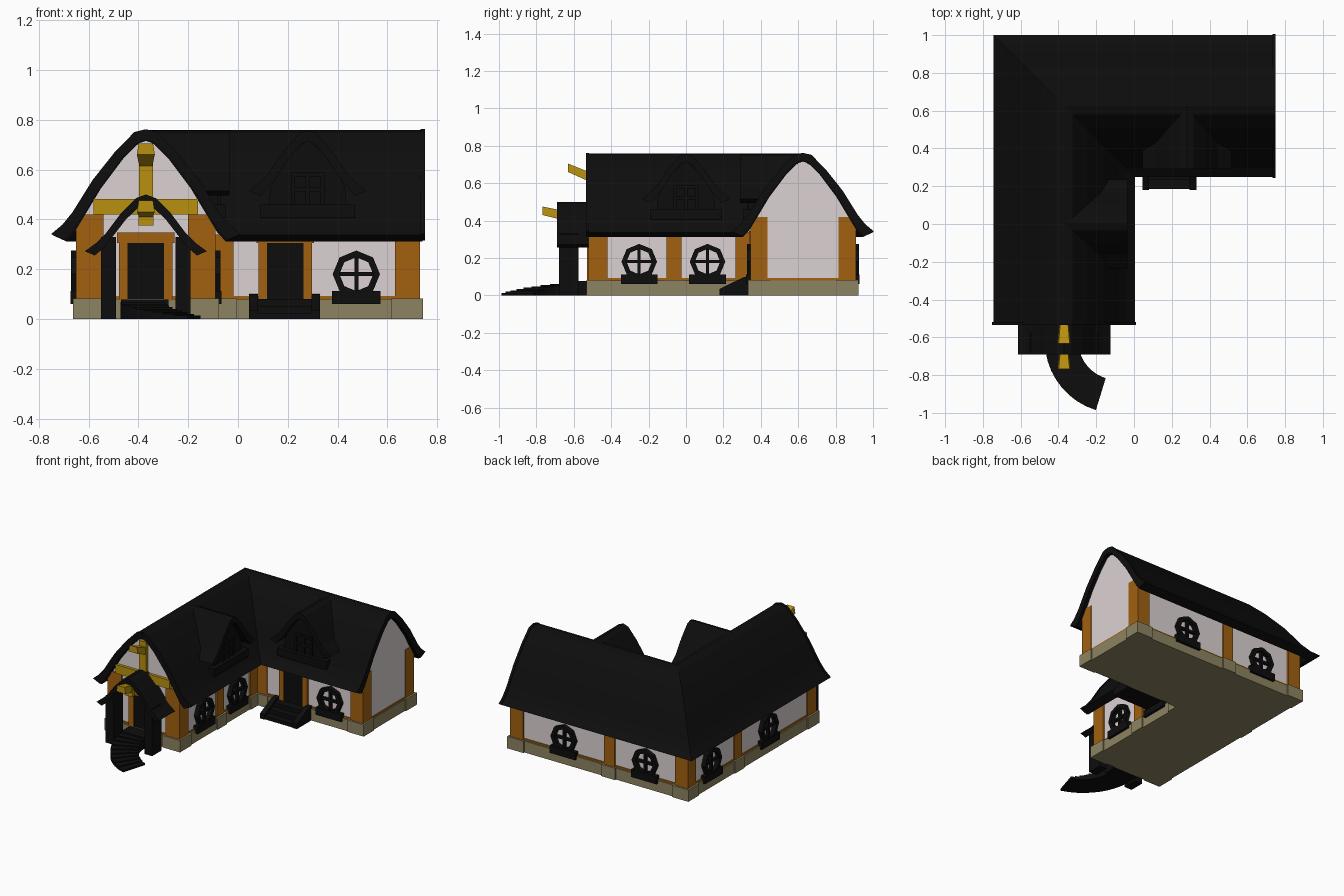
import bpy, bmesh, math
from mathutils import Matrix, Vector

if "Cube" in bpy.data.objects:
    bpy.data.objects.remove(bpy.data.objects["Cube"])

def material(name, c):
    m = bpy.data.materials.new(name)
    m.diffuse_color = (*c, 1)
    m.use_nodes = True
    m.node_tree.nodes["Principled BSDF"].inputs["Base Color"].default_value = m.diffuse_color
    return m

BLACK = material("dark", (.004, .004, .004))
WOOD = material("wood", (.36, .12, .005))
GOLD = material("light_wood", (.48, .28, .005))
STONE = material("stone", (.27, .23, .12))
PLASTER = material("plaster", (.72, .65, .65))

def make(name, verts, faces, mat, M=None):
    bm = bmesh.new()
    vs = [bm.verts.new(v) for v in verts]
    for f in faces:
        bm.faces.new([vs[i] for i in f])
    bmesh.ops.recalc_face_normals(bm, faces=bm.faces)
    me = bpy.data.meshes.new(name)
    bm.to_mesh(me)
    bm.free()
    me.materials.append(mat)
    ob = bpy.data.objects.new(name, me)
    if M:
        ob.matrix_world = M
    bpy.context.collection.objects.link(ob)
    return ob

def sweep(name, prof, frames, mat, M=None):
    """Sweep a closed (s, z) profile through (origin, direction) frames."""
    n, verts, faces = len(prof), [], []
    for (ox, oy), (dx, dy) in frames:
        verts += [(ox + s * dx, oy + s * dy, z) for s, z in prof]
    for k in range(len(frames) - 1):
        for i in range(n):
            j = (i + 1) % n
            faces.append((k*n + i, k*n + j, k*n + n + j, k*n + n + i))
    last = (len(frames) - 1) * n
    faces += [tuple(range(n)), tuple(range(last, last + n))]
    return make(name, verts, faces, mat, M)

def box(name, x, y, z, mat, M=None):
    prof = [(x[0], z[0]), (x[1], z[0]), (x[1], z[1]), (x[0], z[1])]
    return sweep(name, prof, [((0, y[0]), (1, 0)), ((0, y[1]), (1, 0))], mat, M)

def shell(outer, inner):
    """Mirror right-hand outer and inner lines (centre first) into a closed roof profile."""
    def full(h):
        return [(-s, z) for s, z in reversed(h[1:])] + h
    return full(outer) + full(inner)[::-1]

CX, CY = -.37, .625          # ridge lines of the two wings

def ell(y0, x1):
    return [((CX, y0), (-1, 0)), ((CX, CY), (-1, 1)), ((x1, CY), (0, 1))]

# L-shaped base, walls and mitred roof
sweep("stone_base", [(-.285, 0), (.285, 0), (.285, .08), (-.285, .08)], ell(-.525, .735), STONE)
half = [(0, .725), (.09, .66), (.18, .54), (.27, .40), (.27, .07)]
sweep("walls", [(-s, z) for s, z in half[:0:-1]] + half, ell(-.51, .725), PLASTER)
sweep("wall_sill", [(-.276, .07), (.276, .07), (.276, .092), (-.276, .092)], ell(-.516, .73), WOOD)
roof = shell([(0, .758), (.045, .747), (.12, .67), (.21, .555), (.29, .425), (.33, .375), (.375, .337)],
             [(0, .715), (.03, .705), (.09, .645), (.18, .525), (.255, .40), (.285, .35), (.32, .312)])
sweep("main_roof", roof, ell(-.525, .74), BLACK)
verge = [(s * 1.015, z + .004) for s, z in roof]
sweep("front_verge", verge, [((CX, -.535), (-1, 0)), ((CX, -.518), (-1, 0))], BLACK)
sweep("right_verge", verge, [((.75, CY), (0, 1)), ((.733, CY), (0, 1))], BLACK)

# Timber posts with stone pads: (x range, y range, height)
posts = [((-.65, -.54), (-.52, -.42), .42), ((-.20, -.09), (-.52, -.42), .42),
         ((.63, .73), (.345, .435), .42), ((.63, .73), (.815, .908), .42),
         ((-.65, -.55), (.815, .908), .42), ((-.15, -.09), (.265, .36), .34),
         ((-.13, -.018), (.345, .40), .34), ((-.15, -.09), (-.105, -.025), .34),
         ((-.65, -.60), (.31, .39), .34), ((-.08, .0), (.86, .908), .34)]
for x, y, h in posts:
    box("post", x, y, (.07, h), WOOD)
    box("post_pad", (x[0] - .013, x[1] + .013), (y[0] - .013, y[1] + .013), (0, .083), STONE)

# Octagonal windows with cross bars and sill boxes, facing local -y
def window(x, y, turn):
    M = Matrix.Translation((x, y, 0)) @ Matrix.Rotation(math.radians(turn), 4, 'Z')
    V, F = [], []
    for i in range(8):
        a = i * math.pi / 4
        for r, d in ((.095, -.025), (.068, -.025), (.068, .015), (.095, .015)):
            V.append((r * math.cos(a), d, .18 + r * math.sin(a)))
        for k in range(4):
            p, q, j = i * 4, ((i + 1) % 8) * 4, (k + 1) % 4
            F.append((p + k, p + j, q + j, q + k))
    make("window_ring", V, F, BLACK, M)
    box("window_bar", (-.008, .008), (-.015, .015), (.105, .255), BLACK, M)
    box("window_bar", (-.075, .075), (-.015, .015), (.172, .188), BLACK, M)
    box("window_sill", (-.098, .098), (-.028, .015), (.06, .112), BLACK, M)

window(.475, CY - .275, 0)
for y in (-.25, .115):
    window(CX + .275, y, 90)
for x in (.31, -.32):
    window(x, CY + .275, 180)
for y in (.65, .02):
    window(CX - .275, y, -90)

# Doors with frames
def door(x, y, top):
    box("door", (x - .073, x + .073), (y - .012, y + .03), (.075, .308), BLACK)
    for s in (-1, 1):
        a, b = sorted((x + s * .073, x + s * .108))
        box("door_jamb", (a, b), (y - .018, y + .03), (.075, top), WOOD)
    box("door_lintel", (x - .115, x + .115), (y - .018, y + .03), (.306, top), WOOD)

door(CX, -.51, .348)
door(.19, CY - .27, .345)

# Dormers on the two inner slopes
dormer = shell([(0, .757), (.035, .745), (.10, .67), (.165, .575), (.235, .515)],
               [(0, .715), (.03, .70), (.08, .64), (.14, .55), (.19, .495)])
face = [(-.16, .40), (.16, .40), (.15, .53), (.08, .65), (0, .72), (-.08, .65), (-.15, .53)]
for x, y, turn in ((.28, CY, 0), (CX, 0, 90)):
    M = Matrix.Translation((x, y, 0)) @ Matrix.Rotation(math.radians(turn), 4, 'Z')
    sweep("dormer_roof", dormer, [((0, -.335), (1, 0)), ((0, 0), (1, 0))], BLACK, M)
    sweep("dormer_wall", face, [((0, -.29), (1, 0)), ((0, -.14), (1, 0))], BLACK, M)
    box("dormer_sill", (-.19, .19), (-.32, -.25), (.405, .46), BLACK, M)
    for s in (-.06, 0, .06):
        box("dormer_window_bar", (s - .008, s + .008), (-.30, -.28), (.46, .58), BLACK, M)
    for z in (.52, .58):
        box("dormer_window_bar", (-.068, .068), (-.30, -.28), (z - .008, z + .008), BLACK, M)

# Porch roof and posts
porch = shell([(0, .50), (.04, .485), (.10, .425), (.16, .345), (.20, .305), (.245, .272)],
              [(0, .46), (.03, .447), (.08, .40), (.13, .335), (.17, .285), (.205, .255)])
sweep("porch_roof", porch, [((CX, -.69), (1, 0)), ((CX, -.51), (1, 0))], BLACK)
for s in (-1, 1):
    a, b = sorted((CX + s * .12, CX + s * .18))
    box("porch_post", (a, b), (-.68, -.575), (0, .33), BLACK)

# Gable beams and flared ridge horns
box("gable_crossbeam", (CX - .21, CX + .21), (-.53, -.50), (.42, .482), GOLD)
box("gable_upright", (CX - .028, CX + .028), (-.53, -.50), (.42, .70), GOLD)

def horn(name, y0, y1, zb, zt, drop):
    V = [(CX + sx * w, y, z) for y, w, lo, hi in ((y0, .025, zb, zb + .05), (y1, .036, zt - drop, zt))
         for sx, z in ((-1, lo), (1, lo), (.8, hi), (-.8, hi))]
    F = [(0, 1, 2, 3), (4, 5, 6, 7)] + [(i, (i + 1) % 4, 4 + (i + 1) % 4, 4 + i) for i in range(4)]
    make(name, V, F, GOLD)

horn("gable_horn", -.52, -.632, .61, .705, .045)
horn("porch_horn", -.67, -.768, .405, .475, .045)
box("porch_beam_end", (CX - .03, CX + .03), (-.685, -.66), (.375, .46), GOLD)

# Curved stair from the porch
box("stair_landing", (-.47, -.28), (-.62, -.50), (0, .078), BLACK)
N = 9
for i in range(N):
    h = .068 - i * .0068
    dirs = [math.radians(180 + 73 * k / N) for k in (i, i + 1)]
    sweep("curved_step", [(.205, 0), (.382, 0), (.382, h), (.205, h)],
          [((-.09, -.62), (math.cos(a), math.sin(a))) for a in dirs], BLACK)

# Straight stair with sloped cheeks at the second door
for i in range(3):
    box("side_step", (.08, .30), (.185 + i * .05, .35), (0, .028 * (i + 1) - .004), BLACK)
cheek = [(.18, 0), (.35, 0), (.35, .10), (.31, .098), (.18, .035)]
for x in (.045, .295):
    sweep("stair_cheek", cheek, [((x, 0), (0, 1)), ((x + .035, 0), (0, 1))], BLACK)
